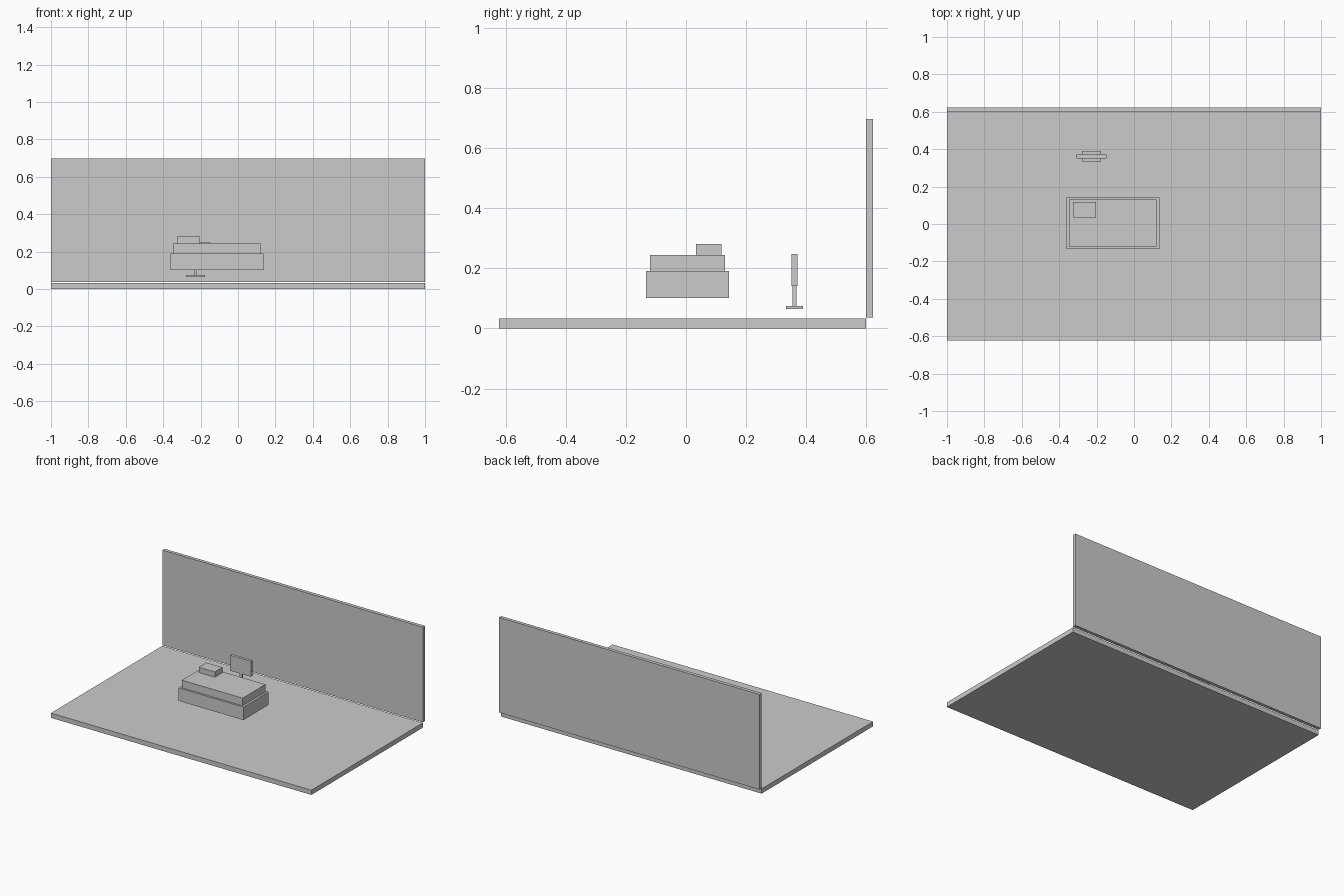
import bpy
import bmesh
from mathutils import Vector

if "Cube" in bpy.data.objects:
    bpy.data.objects.remove(bpy.data.objects["Cube"])


def box(name, x, y, z):
    """Axis-aligned box from (min, max) ranges."""
    lo, hi = Vector((x[0], y[0], z[0])), Vector((x[1], y[1], z[1]))
    bm = bmesh.new()
    bmesh.ops.create_cube(bm, size=1)
    bmesh.ops.scale(bm, vec=hi - lo, verts=bm.verts)
    mesh = bpy.data.meshes.new(name)
    bm.to_mesh(mesh)
    bm.free()
    obj = bpy.data.objects.new(name, mesh)
    obj.location = (lo + hi) / 2
    bpy.context.collection.objects.link(obj)
    return obj


# Room shell
box("floor", (-1, 1), (-0.623, 0.599), (0, 0.033))
box("back_wall", (-1, 1), (0.599, 0.623), (0.037, 0.697))

# Bed, floating above the floor
box("bed_base", (-0.362, 0.135), (-0.133, 0.143), (0.101, 0.191))
box("mattress", (-0.347, 0.120), (-0.120, 0.130), (0.191, 0.244))
box("pillow", (-0.325, -0.202), (0.034, 0.118), (0.244, 0.281))

# Screen on a stand
box("stand_foot", (-0.278, -0.176), (0.333, 0.390), (0.064, 0.075))
box("stand_post", (-0.235, -0.219), (0.354, 0.368), (0.075, 0.141))
box("screen", (-0.308, -0.147), (0.351, 0.371), (0.141, 0.248))
